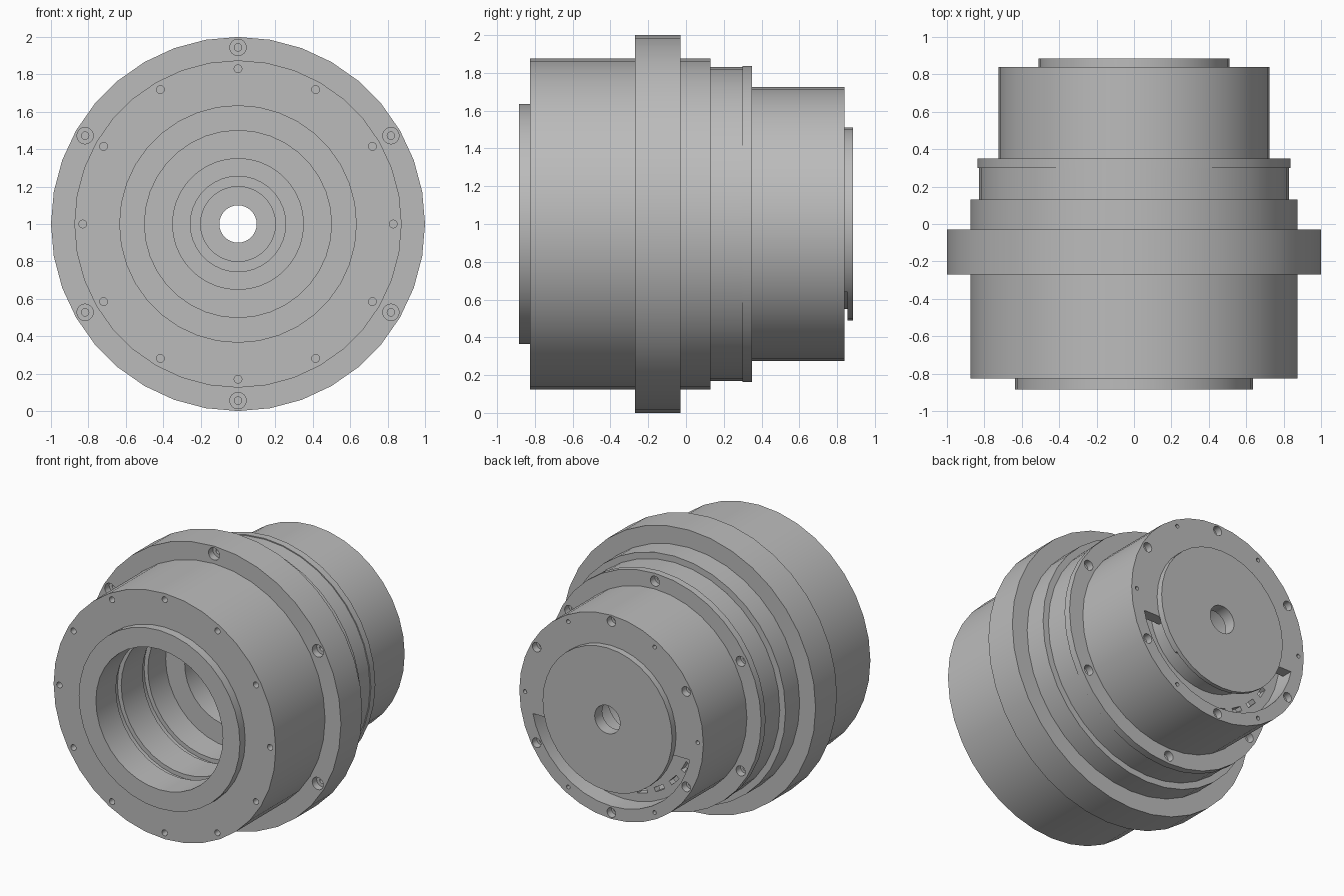
import bpy, bmesh
from math import pi, cos, sin, radians
from mathutils import Matrix

cube = bpy.data.objects.get("Cube")
if cube:
    bpy.data.objects.remove(cube)

metal = bpy.data.materials.new("plain_grey")
metal.use_nodes = True
metal.diffuse_color = (0.5, 0.5, 0.5, 1)
metal.node_tree.nodes["Principled BSDF"].inputs["Base Color"].default_value = (0.5, 0.5, 0.5, 1)

AXIS_Z = 1.0
SIDES = 36


def add_lathe(bm, profile, sides, x=0, z=AXIS_Z):
    """Revolve a (y, radius) profile around an axis parallel to y."""
    part = bmesh.new()
    verts = [part.verts.new((0, y, r)) for y, r in profile]
    edges = [part.edges.new(pair) for pair in zip(verts, verts[1:])]
    if min(r for _, r in profile) > 0:
        edges.append(part.edges.new((verts[-1], verts[0])))
    bmesh.ops.spin(part, geom=verts + edges, cent=(0, 0, 0), axis=(0, 1, 0),
                   angle=2 * pi, steps=sides, use_duplicate=False)
    bmesh.ops.remove_doubles(part, verts=part.verts, dist=0.0001)
    bmesh.ops.recalc_face_normals(part, faces=part.faces)
    bmesh.ops.translate(part, verts=part.verts, vec=(x, 0, z))
    mesh = bpy.data.meshes.new("piece")
    part.to_mesh(mesh)
    part.free()
    bm.from_mesh(mesh)
    bpy.data.meshes.remove(mesh)


def make_object(name, bm):
    mesh = bpy.data.meshes.new(name)
    bm.to_mesh(mesh)
    bm.free()
    mesh.materials.append(metal)
    obj = bpy.data.objects.new(name, mesh)
    bpy.context.collection.objects.link(obj)
    return obj


def ring(name, profile):
    bm = bmesh.new()
    add_lathe(bm, profile, SIDES)
    return make_object(name, bm)


def tube(name, y0, y1, inner, outer):
    return ring(name, [(y0, inner), (y0, outer), (y1, outer), (y1, inner)])


def cut(obj, bm):
    cutter = make_object("cutter", bm)
    cutter.hide_render = True
    mod = obj.modifiers.new("cut", 'BOOLEAN')
    mod.operation = 'DIFFERENCE'
    mod.solver = 'EXACT'
    mod.object = cutter
    bpy.context.view_layer.objects.active = obj
    bpy.ops.object.modifier_apply(modifier=mod.name)
    bpy.data.objects.remove(cutter)


def drill(obj, radius, start, count, profile):
    """Cut a circle of lathed holes into a part."""
    bm = bmesh.new()
    for i in range(count):
        a = radians(start) + 2 * pi * i / count
        add_lathe(bm, profile, 16, radius * cos(a), AXIS_Z + radius * sin(a))
    cut(obj, bm)


def bore(face, into, wide, narrow):
    """Counterbored hole profile starting just outside a face."""
    return [(face - 0.02 * into, 0), (face - 0.02 * into, wide), (face + 0.05 * into, wide),
            (face + 0.05 * into, narrow), (face + 0.15 * into, narrow), (face + 0.15 * into, 0)]


def cut_below(obj, height):
    bm = bmesh.new()
    bmesh.ops.create_cube(bm, size=2, matrix=Matrix.Translation((0, 0.8, height - 1)))
    cut(obj, bm)


# Front housing with raised lip and grooved bore
front = ring("front_housing", [
    (-0.885, 0.5), (-0.885, 0.635), (-0.825, 0.635), (-0.825, 0.875), (0.13, 0.875),
    (0.13, 0.5), (-0.3, 0.5), (-0.3, 0.53), (-0.36, 0.53), (-0.36, 0.5),
    (-0.6, 0.5), (-0.6, 0.53), (-0.66, 0.53), (-0.66, 0.5)])
drill(front, 0.83, 0, 12, [(-0.85, 0), (-0.85, 0.021), (-0.76, 0.021), (-0.76, 0)])

# Mounting flange
flange = tube("mounting_flange", -0.27, -0.03, 0.87, 1.0)
drill(flange, 0.944, 30, 6, bore(-0.27, 1, 0.044, 0.02))

# Adapter ring
adapter = ring("adapter_ring", [(0.13, 0.5), (0.13, 0.83), (0.3, 0.83), (0.3, 0.837),
                                (0.35, 0.837), (0.35, 0.5)])
drill(adapter, 0.78, 30, 6, bore(0.35, -1, 0.036, 0.018))

# Rear housing
rear = tube("rear_housing", 0.35, 0.84, 0.635, 0.725)
drill(rear, 0.68, 30, 6, bore(0.84, -1, 0.034, 0.017))
drill(rear, 0.68, 0, 6, [(0.86, 0), (0.86, 0.014), (0.78, 0.014), (0.78, 0)])

# Rear cover, open below
cover = tube("rear_cover", 0.76, 0.84, 0.2, 0.635)
cut_below(cover, 0.86)
spacer = tube("end_spacer", 0.84, 0.856, 0.1, 0.51)
cut_below(spacer, 0.64)
tube("end_disc", 0.856, 0.885, 0.1, 0.51)

# Slotted plate behind the opening
plate = tube("slotted_plate", 0.65, 0.7, 0.2, 0.635)
slots = bmesh.new()
for i in range(24):
    a = 2 * pi * i / 24
    bmesh.ops.create_cube(slots, size=1, matrix=Matrix.Translation((0, 0, AXIS_Z))
                          @ Matrix.Rotation(a, 4, 'Y') @ Matrix.Translation((0, 0.68, 0.56))
                          @ Matrix.Diagonal((0.08, 0.2, 0.03, 1)))
cut(plate, slots)

# Stepped inner hub narrowing to the shaft hole
ring("inner_hub", [(-0.1, 0.35), (-0.1, 0.5), (0.35, 0.5), (0.65, 0.45), (0.856, 0.45),
                   (0.856, 0.1), (0.8, 0.1), (0.8, 0.2), (0.6, 0.2), (0.6, 0.255),
                   (0.25, 0.255), (0.25, 0.35)])

# Smooth shading with sharp rims
for obj in bpy.context.scene.objects:
    obj.select_set(obj.type == 'MESH')
bpy.context.view_layer.objects.active = front
bpy.ops.object.shade_smooth_by_angle(angle=radians(30))
